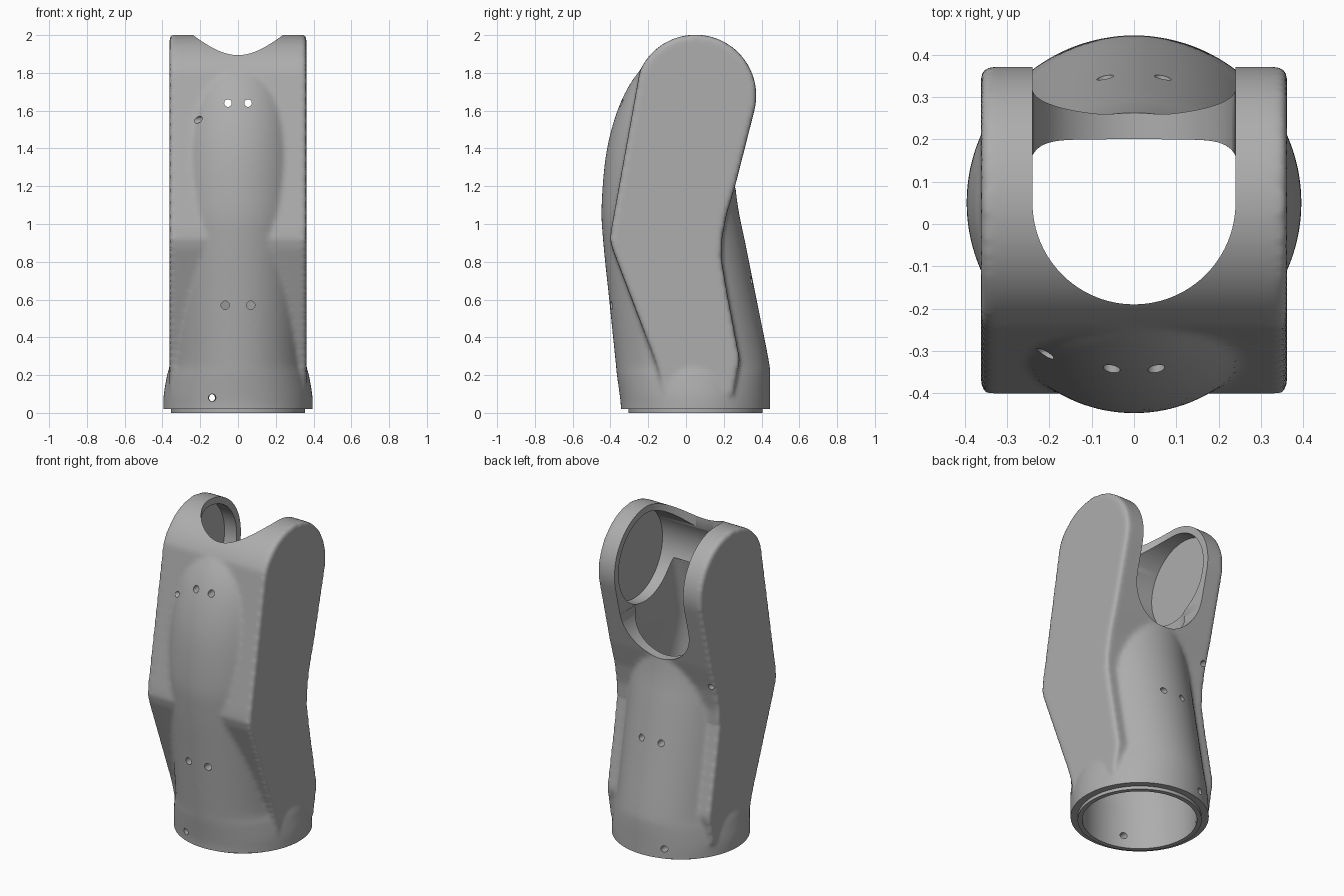
import bpy, bmesh, math
from mathutils import Vector, Matrix

if "Cube" in bpy.data.objects:
    bpy.data.objects.remove(bpy.data.objects["Cube"])

grey = bpy.data.materials.new("plain grey")
grey.use_nodes = True
grey.diffuse_color = (0.42, 0.42, 0.42, 1)
grey.node_tree.nodes["Principled BSDF"].inputs["Base Color"].default_value = grey.diffuse_color


def make(name, bm):
    bmesh.ops.recalc_face_normals(bm, faces=bm.faces)
    mesh = bpy.data.meshes.new(name)
    bm.to_mesh(mesh)
    bm.free()
    mesh.materials.append(grey)
    ob = bpy.data.objects.new(name, mesh)
    bpy.context.collection.objects.link(ob)
    return ob


def smooth_rows(rows, steps=5):
    """Pass a smooth curve through the section rows."""
    out = []
    for i in range(len(rows) - 1):
        a, b, c, d = (rows[min(max(j, 0), len(rows) - 1)] for j in range(i - 1, i + 3))
        for s in range(steps):
            t = s / steps
            out.append([q + 0.5 * t * (r - p + t * (2*p - 5*q + 4*r - w + t * (3*(q - r) + w - p)))
                        for p, q, r, w in zip(a, b, c, d)])
    return out + [list(rows[-1])]


def loft(name, rows, sides=72):
    """Rows: height, front y, back y, half width, squareness."""
    bm = bmesh.new()
    rings = []
    for z, front, back, half, n in rows:
        ring = []
        for k in range(sides):
            a = math.tau * k / sides
            c, s = math.cos(a), math.sin(a)
            x = half * math.copysign(abs(c) ** (2 / n), c)
            y = (front + back) / 2 + (back - front) / 2 * math.copysign(abs(s) ** (2 / n), s)
            ring.append(bm.verts.new((x, y, z)))
        rings.append(ring)
    for low, high in zip(rings, rings[1:]):
        for k in range(sides):
            j = (k + 1) % sides
            bm.faces.new((low[k], low[j], high[j], high[k]))
    bm.faces.new(rings[0])
    bm.faces.new(rings[-1])
    return make(name, bm)


def rod(name, start, end, r, sides=64):
    start, end = Vector(start), Vector(end)
    axis = end - start
    bm = bmesh.new()
    turn = axis.to_track_quat("Z", "Y").to_matrix().to_4x4()
    bmesh.ops.create_cone(bm, cap_ends=True, segments=sides, radius1=r, radius2=r, depth=axis.length,
                          matrix=Matrix.Translation((start + end) / 2) @ turn)
    return make(name, bm)


def block(name, low, high):
    bm = bmesh.new()
    bmesh.ops.create_cube(bm, size=1)
    for v in bm.verts:
        v.co = [a if c < 0 else b for a, b, c in zip(low, high, v.co)]
    return make(name, bm)


def apply(ob, kind, **settings):
    m = ob.modifiers.new(kind.lower(), kind)
    for key, value in settings.items():
        setattr(m, key, value)
    bpy.ops.object.select_all(action="DESELECT")
    bpy.context.view_layer.objects.active = ob
    ob.select_set(True)
    bpy.ops.object.modifier_apply(modifier=m.name)


def cut(ob, cutter, keep=False):
    cutter.hide_render = True
    apply(ob, "BOOLEAN", operation="DIFFERENCE", object=cutter, solver="MANIFOLD")
    if not keep:
        bpy.data.objects.remove(cutter)


# Flat-sided slab: bent side outline with a round head
HEAD_Y, HEAD_Z, HEAD_R = 0.05, 1.68, 0.322
outline = [(-0.11, 0.1), (-0.165, 0.28), (-0.39, 0.87), (-0.402, 0.92), (-0.396, 0.97)]
for i in range(33):
    a = math.radians(156 - 171 * i / 32)
    outline.append((HEAD_Y + HEAD_R * math.cos(a), HEAD_Z + HEAD_R * math.sin(a)))
outline += [(0.26, 1.2), (0.215, 1.05), (0.19, 0.92), (0.187, 0.82), (0.215, 0.65), (0.285, 0.28), (0.25, 0.1)]
bm = bmesh.new()
for x in (-0.362, 0.362):
    bm.faces.new([bm.verts.new((x, y, z)) for y, z in outline])
bm.verts.ensure_lookup_table()
n = len(outline)
for i in range(n):
    j = (i + 1) % n
    bm.faces.new((bm.verts[i], bm.verts[j], bm.verts[n + j], bm.verts[n + i]))
body = make("sleeve_body", bm)

# Rounded tube running through the slab and flaring at the base
tube = loft("tube", smooth_rows([
    (-0.1, -0.345, 0.446, 0.396, 2), (0.03, -0.345, 0.446, 0.396, 2), (0.1, -0.352, 0.446, 0.393, 2),
    (0.2, -0.366, 0.446, 0.376, 2), (0.28, -0.374, 0.438, 0.361, 2), (0.6, -0.407, 0.374, 0.36, 2),
    (0.9, -0.438, 0.314, 0.36, 2), (1.1, -0.447, 0.274, 0.36, 2), (1.39, -0.42, 0.24, 0.34, 2),
    (1.63, -0.352, 0.2, 0.3, 2), (1.8, -0.255, 0.15, 0.22, 2), (1.87, -0.15, 0.1, 0.12, 2)]))

# Fuse both into one skin with soft blends
bpy.ops.object.select_all(action="DESELECT")
tube.select_set(True)
body.select_set(True)
bpy.context.view_layer.objects.active = body
bpy.ops.object.join()
apply(body, "REMESH", mode="VOXEL", voxel_size=0.0125)
apply(body, "SMOOTH", factor=0.5, iterations=10)
cut(body, block("base_trim", (-1, -1, -1), (1, 1, 0.02)))

# Hollow interior
cavity = loft("cavity", [
    (-0.1, -0.28, 0.38, 0.33, 2), (0.25, -0.28, 0.38, 0.33, 2), (0.6, -0.345, 0.32, 0.31, 2),
    (0.9, -0.37, 0.23, 0.3, 4), (1.2, -0.33, 0.2, 0.255, 7), (1.58, -0.24, 0.2, 0.25, 7)])
cut(body, cavity)

# Fork opening: round bore, slot to the back, round slot floor, side sockets
SLOT = 0.24
cut(body, rod("bore", (0, HEAD_Y, 1.42), (0, HEAD_Y, 2.3), SLOT, 96))
cut(body, block("slot", (-SLOT, HEAD_Y, 1.42), (SLOT, 0.7, 2.3)))
cut(body, rod("slot_floor", (0, HEAD_Y, 1.425), (0, 0.7, 1.425), SLOT - 0.001, 96))
cut(body, rod("sockets", (-0.325, HEAD_Y, HEAD_Z), (0.325, HEAD_Y, HEAD_Z), 0.28, 96))

# Screw holes, front and back pairs
for side in (-1, 1):
    cut(body, rod("hole", (side * 0.053, -0.6, 1.64), (side * 0.053, -0.1, 1.64), 0.02, 24))
    cut(body, rod("hole", (side * 0.068, -0.6, 0.57), (side * 0.068, -0.2, 0.57), 0.022, 24))
    cut(body, rod("hole", (side * 0.068, 0.15, 0.7), (side * 0.068, 0.6, 0.7), 0.02, 24))

# Slanted cord holes on one side
cut(body, rod("cord_hole", (-0.36, -0.36, 1.53), (-0.08, -0.26, 1.57), 0.018, 24))
cut(body, rod("cord_hole", (-0.33, 0.4, 1.08), (-0.33, 0.1, 1.08), 0.018, 24))
for y in (-0.6, 0.6):
    cut(body, rod("base_hole", (-0.15, y, 0.08), (-0.13, y * 0.3, 0.08), 0.02, 24))

# Thin lip under the base
lip = rod("base_lip", (0, 0.05, 0), (0, 0.05, 0.03), 0.355, 96)
cut(lip, rod("lip_bore", (0, 0.05, -0.1), (0, 0.05, 0.1), 0.328, 96))

for ob in (body, lip):
    bpy.ops.object.select_all(action="DESELECT")
    ob.select_set(True)
    bpy.context.view_layer.objects.active = ob
    bpy.ops.object.shade_smooth_by_angle(angle=math.radians(35))
